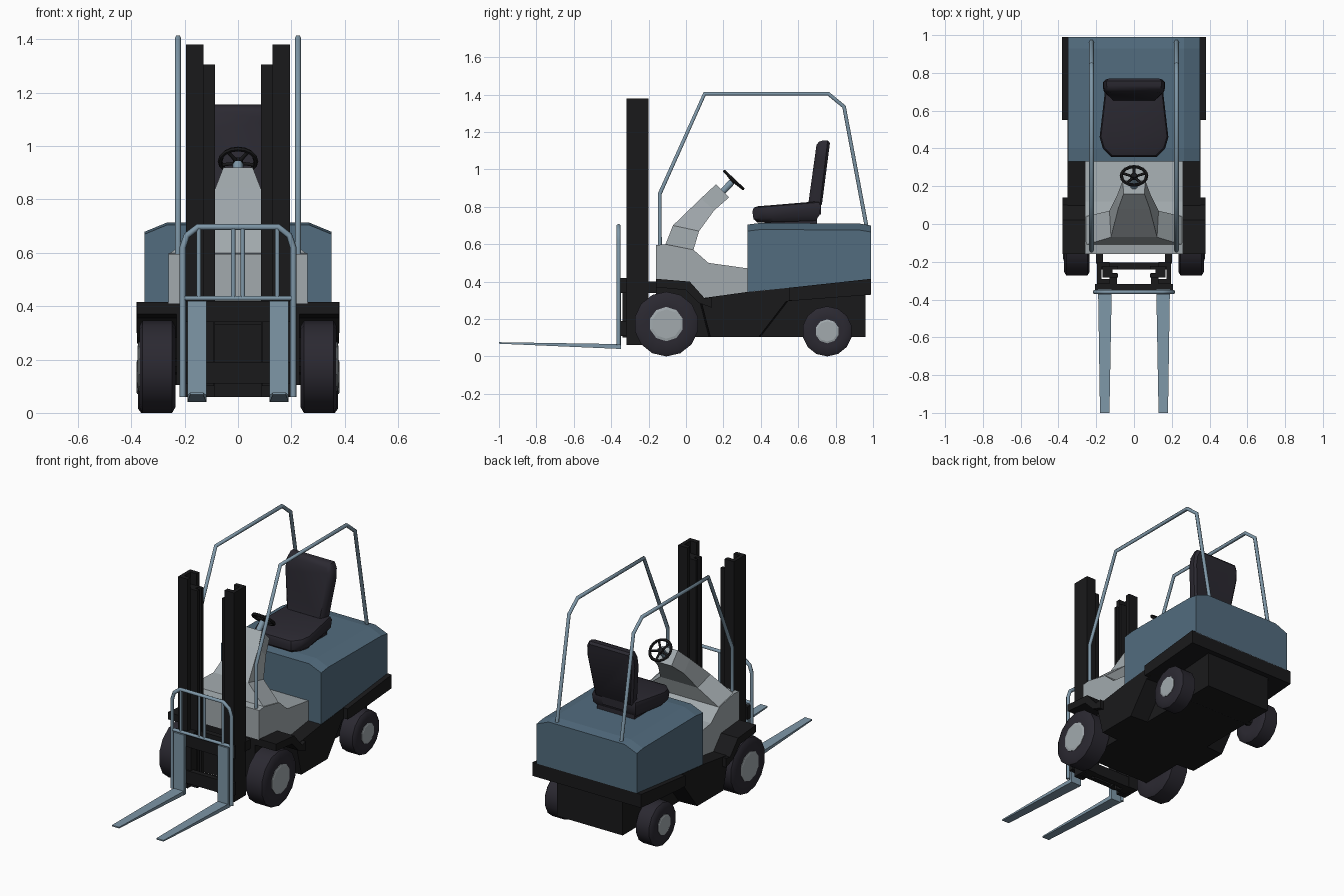
import bpy, bmesh, math
from mathutils import Vector, Matrix

if "Cube" in bpy.data.objects:
    bpy.data.objects.remove(bpy.data.objects["Cube"])


def material(name, r, g, b):
    m = bpy.data.materials.new(name)
    m.diffuse_color = (r, g, b, 1)
    m.use_nodes = True
    m.node_tree.nodes["Principled BSDF"].inputs["Base Color"].default_value = m.diffuse_color
    return m


BLACK = material("black_steel", .010, .010, .011)
RUBBER = material("dark_rubber", .024, .022, .031)
BLUE = material("blue_paint", .085, .15, .21)
PALE = material("pale_blue_steel", .21, .31, .39)
GREY = material("grey_panel", .36, .40, .42)


def loft(name, rings, mat, smooth=False, closed=False):
    """Skin equal-length rings of points; cap the ends unless closed."""
    bm = bmesh.new()
    vs = [[bm.verts.new(p) for p in ring] for ring in rings]
    n, m = len(vs[0]), len(vs)
    for i in range(m if closed else m - 1):
        a, b = vs[i], vs[(i + 1) % m]
        for j in range(n):
            k = (j + 1) % n
            bm.faces.new((a[j], a[k], b[k], b[j]))
    if not closed:
        bm.faces.new(vs[0])
        bm.faces.new(vs[-1])
    bmesh.ops.recalc_face_normals(bm, faces=bm.faces)
    me = bpy.data.meshes.new(name)
    bm.to_mesh(me)
    bm.free()
    me.materials.append(mat)
    ob = bpy.data.objects.new(name, me)
    bpy.context.collection.objects.link(ob)
    if smooth:
        bpy.ops.object.select_all(action='DESELECT')
        ob.select_set(True)
        bpy.context.view_layer.objects.active = ob
        bpy.ops.object.shade_smooth_by_angle(angle=math.radians(40))
    return ob


def prism(name, x0, x1, profile, mat):
    """Extrude a (y, z) profile from x0 to x1."""
    return loft(name, [[(x, y, z) for y, z in profile] for x in (x0, x1)], mat)


def box(name, x0, x1, y0, y1, z0, z1, mat):
    return prism(name, x0, x1, [(y0, z0), (y1, z0), (y1, z1), (y0, z1)], mat)


def lathe_x(name, profile, y, z, sides, mat, smooth=False):
    """Turn (x, radius) pairs about an axis along x."""
    ang = [2 * math.pi * i / sides for i in range(sides)]
    return loft(name, [[(x, y + r * math.sin(a), z + r * math.cos(a)) for a in ang]
                       for x, r in profile], mat, smooth)


def tube(name, pts, r, mat):
    cu = bpy.data.curves.new(name, 'CURVE')
    cu.dimensions = '3D'
    cu.bevel_depth, cu.bevel_resolution, cu.use_fill_caps = r, 1, True
    sp = cu.splines.new('POLY')
    sp.points.add(len(pts) - 1)
    for p, co in zip(sp.points, pts):
        p.co = (*co, 1)
    cu.materials.append(mat)
    ob = bpy.data.objects.new(name, cu)
    bpy.context.collection.objects.link(ob)


# chassis: narrow core between the wheels, wide deck, rear lip
prism("chassis_core", -.23, .23, [(-.16, .105), (.96, .105), (.96, .36), (.33, .33),
                                  (.1, .30), (.02, .39), (-.16, .41)], BLACK)
prism("chassis_deck", -.352, .352, [(.09, .312), (.33, .345), (.99, .41), (.99, .335),
                                    (.62, .305), (.36, .27), (.09, .27)], BLACK)
prism("rear_lip", -.38, .38, [(.55, .367), (.99, .415), (.99, .33), (.60, .30), (.55, .30)], BLACK)

# hood with sloped shoulders
hood = [(-.35, .675), (-.265, .71), (.265, .71), (.35, .675)]
loft("hood", [[(-.35, y, zb)] + [(x, y, z + dz) for x, z in hood] + [(.35, y, zb)]
              for y, zb, dz in ((.33, .345, -.005), (.40, .352, .004),
                                (.93, .404, 0), (.99, .41, -.01))], BLUE)

# grey floor and cowl
prism("cowl", -.26, .26, [(-.16, .41), (-.16, .595), (-.11, .60), (.04, .57), (.12, .50),
                          (.335, .47), (.335, .345), (.10, .31), (.02, .395)], GREY)
# each section: front y, z, half width, back y, z, half width
sections = [(-.11, .598, .255, .04, .57, .255), (-.07, .70, .122, .07, .67, .13),
            (.08, .845, .084, .15, .78, .09), (.16, .92, .055, .23, .85, .06)]
loft("steering_console", [[(-a, fy, fz), (a, fy, fz), (b, by, bz), (-b, by, bz)]
                          for fy, fz, a, by, bz, b in sections], GREY)

# steering wheel on a tilted shaft
axis = Vector((0, .7, .74)).normalized()
centre = Vector((0, .255, .943))
rot = Vector((0, 0, 1)).rotation_difference(axis).to_matrix().to_4x4()
place = Matrix.Translation(centre) @ rot
rim = []
for i in range(16):
    a = 2 * math.pi * i / 16
    ring = []
    for j in range(6):
        b = 2 * math.pi * j / 6
        r = .067 + .009 * math.cos(b)
        ring.append(place @ Vector((r * math.cos(a), r * math.sin(a), .009 * math.sin(b))))
    rim.append(ring)
loft("steering_wheel_rim", rim, BLACK, True, True)
for i in range(5):
    a = 2 * math.pi * i / 5 + math.pi / 2
    tube("steering_spoke", [centre - axis * .008,
                            place @ Vector((.067 * math.cos(a), .067 * math.sin(a), 0))], .007, BLACK)
tube("steering_hub", [centre - axis * .02, centre + axis * .006], .018, BLACK)
tube("steering_shaft", [centre - axis * .11, centre - axis * .015], .02, PALE)

# seat cushion and backrest
cushion = [(-.12, .355), (.12, .355), (.165, .40), (.182, .46), (.152, .72), (-.152, .72),
           (-.182, .46), (-.165, .40)]
loft("seat_cushion", [[(x * s, .54 + (y - .54) * s, z + (y - .36) * t) for x, y in cushion]
                      for z, s, t in ((.715, .85, .03), (.735, .97, .06), (.775, 1, .08),
                                      (.795, .96, .08), (.803, .85, .07))], RUBBER, True)
back = [(-.13, .80), (.13, .80), (.165, 1.06), (.162, 1.12), (.145, 1.155),
        (-.145, 1.155), (-.162, 1.12), (-.165, 1.06)]
loft("seat_backrest", [[(x * s, y + (z - .8) * .12, .98 + (z - .98) * s) for x, z in back]
                       for y, s in ((.655, .86), (.668, .96), (.69, 1), (.715, 1), (.727, .92))],
     RUBBER, True)
box("seat_base", -.13, .13, .42, .70, .69, .74, RUBBER)
box("seat_bracket", -.08, .08, .66, .722, .76, .86, RUBBER)

for s in (1, -1):
    # overhead guard rail
    tube("guard_rail", [(s * .225, y, z) for y, z in
                        ((-.14, .58), (-.14, .87), (.10, 1.405), (.76, 1.405),
                         (.845, 1.335), (.968, .68))], .012, PALE)

    # wheels and hubs
    for label, y, r, x0, x1, hub in (("front", -.105, .173, .235, .37, .092),
                                     ("rear", .755, .134, .26, .375, .064)):
        lathe_x(label + "_tyre", [(s * x0, r * .6), (s * x0, r * .88), (s * (x0 + .012), r),
                                  (s * (x1 - .012), r), (s * x1, r * .88), (s * x1, r * .6)],
                y, r, 14, RUBBER, True)
        lathe_x(label + "_hub", [(s * (x1 - .03), hub), (s * (x1 + .003), hub),
                                 (s * (x1 + .006), hub * .85)], y, r, 10, GREY)
        lathe_x(label + "_axle", [(0, .03), (s * (x0 + .01), .03)], y, r, 8, BLACK)

    # front fender and side step panel
    prism("front_fender", s * .20, s * .378, [(-.16, .415), (.02, .40), (.10, .31), (.14, .318),
                                              (.14, .26), (.07, .285), (0, .355), (-.16, .37)], BLACK)
    loft("side_panel", [[(s * x, y, z) for x, y in ((.2, a), (.352, a + .01), (.352, b - .01), (.2, b))]
                        for z, a, b in ((.105, .12, .40), (.30, .07, .55))], BLACK)

    # mast: outer channel, inner channel, lift chain guide
    prism_y = [(-.195, -.318), (-.13, -.318), (-.13, -.29), (-.172, -.29),
               (-.172, -.228), (-.13, -.228), (-.13, -.20), (-.195, -.20)]
    loft("mast_outer_rail", [[(s * x, y, z) for x, y in prism_y] for z in (.06, 1.38)], BLACK)
    inner = [(-.168, -.283), (-.086, -.283), (-.086, -.262), (-.115, -.262),
             (-.115, -.242), (-.086, -.242), (-.086, -.222), (-.168, -.222)]
    loft("mast_inner_rail", [[(s * x, y, z) for x, y in inner] for z in (.06, 1.305)], BLACK)
    box("carriage_side", s * .09, s * .13, -.34, -.26, .10, .42, BLACK)
    box("mast_bracket", s * .165, s * .20, -.21, -.14, .34, .40, BLACK)

    # forks
    box("fork_shank", s * .118, s * .19, -.372, -.348, .04, .42, PALE)
    loft("fork_blade", [[(s * x0, y, z0), (s * x1, y, z0), (s * x1, y, z1), (s * x0, y, z1)]
                        for y, x0, x1, z0, z1 in ((-.35, .118, .19, .04, .066),
                                                  (-1, .13, .18, .068, .076))], PALE)

    # load guard bars
    for x in (.147, .018):
        tube("load_guard_bar", [(s * x, -.36, .43), (s * x, -.36, .70)], .009, PALE)

# load guard frame
half = [(.207, .06), (.207, .62), (.192, .665), (.15, .697)]
tube("load_guard_frame", [(x, -.36, z) for x, z in half] +
     [(-x, -.36, z) for x, z in reversed(half)], .012, PALE)
tube("load_guard_rail", [(-.207, -.36, .43), (.207, -.36, .43)], .010, PALE)

# carriage bars and mast cross members
for z0, z1 in ((.11, .19), (.34, .42)):
    box("carriage_bar", -.207, .207, -.35, -.318, z0, z1, BLACK)
for z0, z1 in ((.06, .13), (.33, .40)):
    box("mast_cross_member", -.175, .175, -.24, -.205, z0, z1, BLACK)
